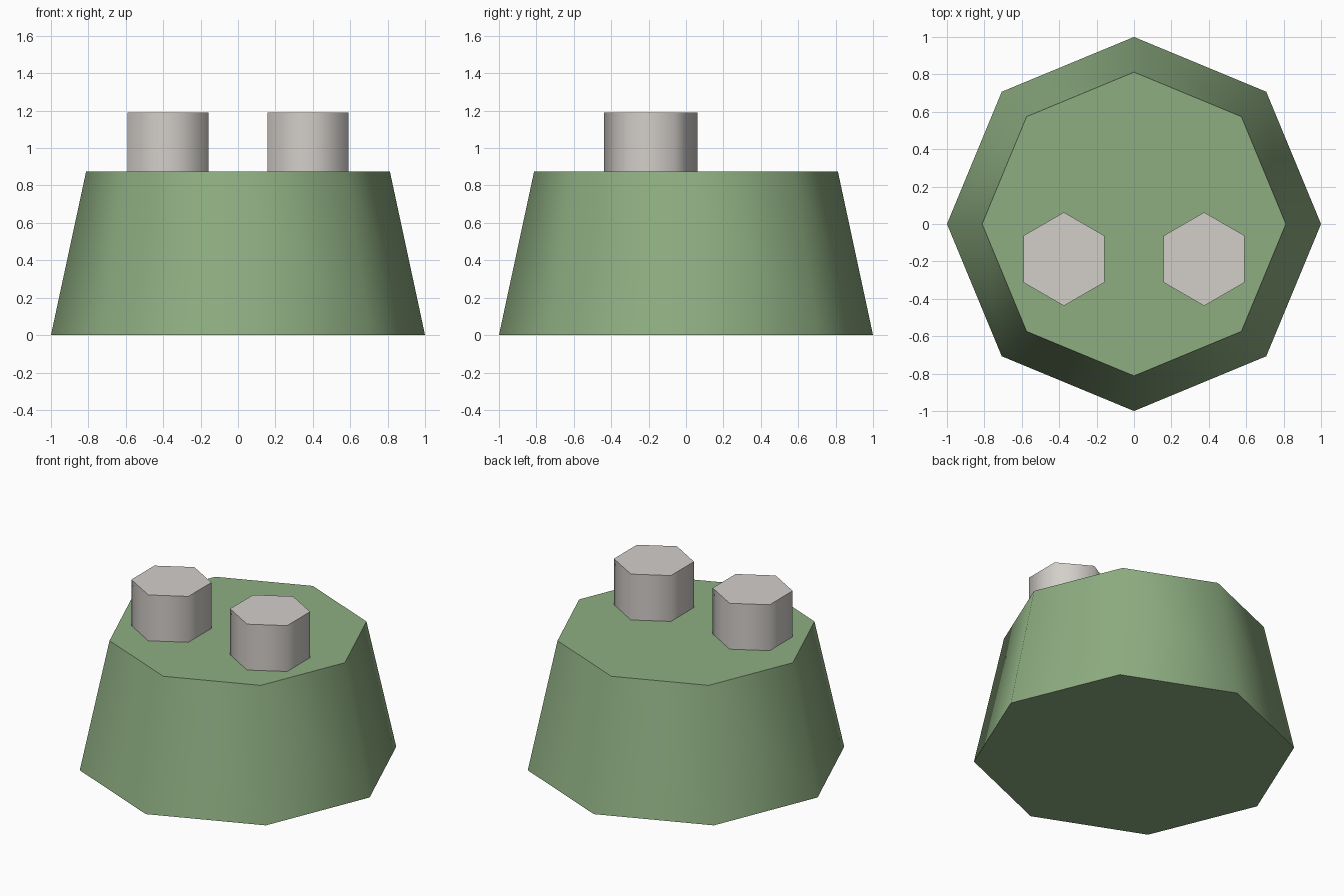
import bpy
from math import radians

if "Cube" in bpy.data.objects:
    bpy.data.objects.remove(bpy.data.objects["Cube"])


def prism(name, sides, r_bottom, r_top, z0, z1, x, y, color):
    """Low-poly tapered prism with smooth sides and crisp caps."""
    bpy.ops.mesh.primitive_cone_add(vertices=sides, radius1=r_bottom, radius2=r_top,
                                    depth=z1 - z0, location=(x, y, (z0 + z1) / 2))
    obj = bpy.context.object
    obj.name = name
    bpy.ops.object.shade_smooth_by_angle(angle=radians(65))
    if color:
        mat = bpy.data.materials.new(name + "_color")
        mat.diffuse_color = color
        mat.use_nodes = True
        mat.node_tree.nodes["Principled BSDF"].inputs["Base Color"].default_value = mat.diffuse_color
        obj.data.materials.append(mat)
    return obj


# Tapered octagonal base
prism("base", 8, 1.0, 0.812, 0.0, 0.875, 0, 0, (0.27, 0.42, 0.22, 1))

# Pair of hexagonal studs on the top, towards the front
for side, sx in (("left", -1), ("right", 1)):
    prism(side + "_stud", 6, 0.25, 0.25, 0.865, 1.19, sx * 0.375, -0.1875,
          (0.65, 0.62, 0.59, 1))
